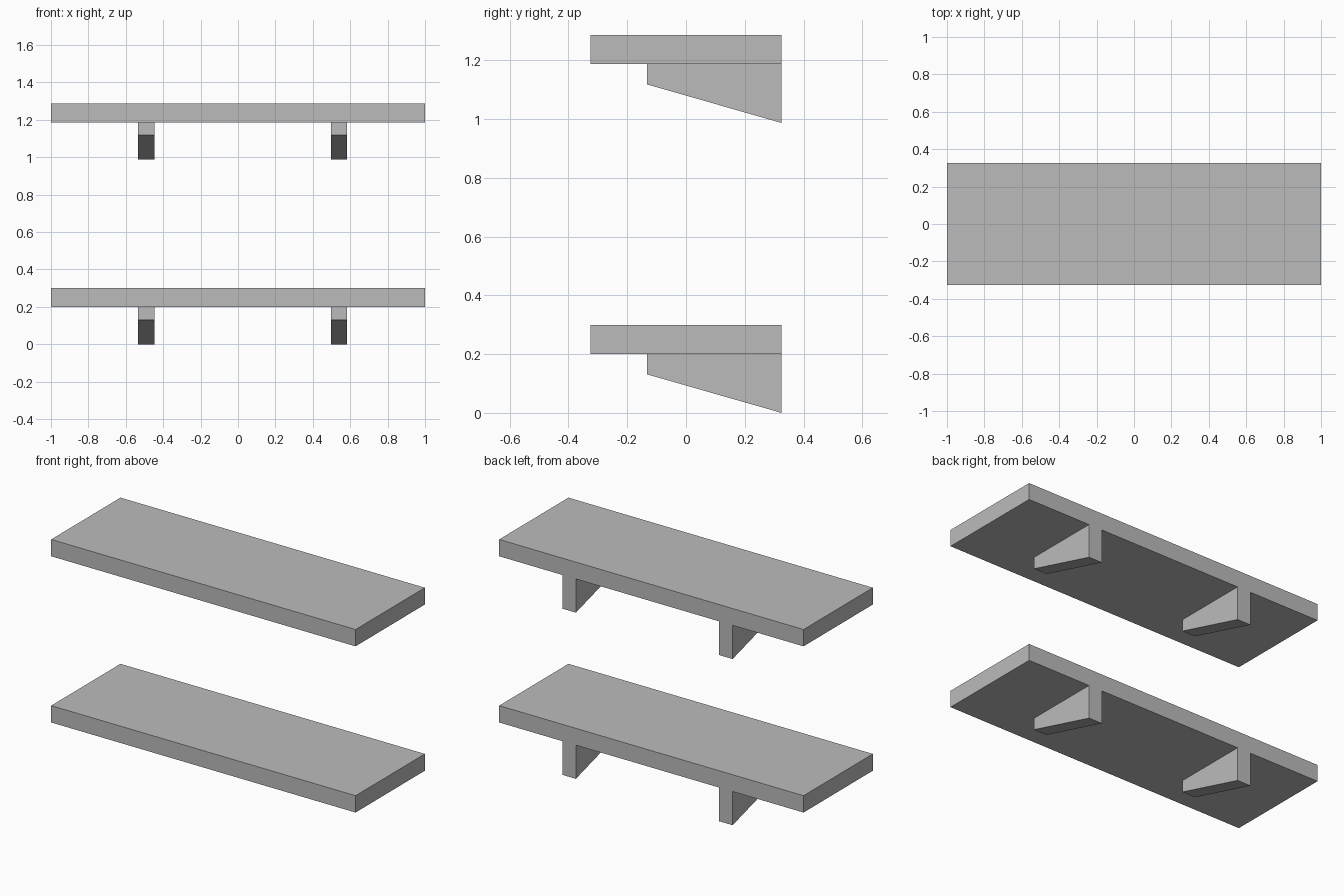
import bpy
import bmesh

cube = bpy.data.objects.get("Cube")
if cube:
    bpy.data.objects.remove(cube, do_unlink=True)

grey = bpy.data.materials.new("plain_grey")
grey.use_nodes = True
colour = (0.5, 0.5, 0.5, 1)
grey.diffuse_color = colour
grey.node_tree.nodes["Principled BSDF"].inputs["Base Color"].default_value = colour


def extrude_profile(name, profile, x_min, x_max, z_base):
    """Extrude a (y, z) side profile along x."""
    bm = bmesh.new()
    face = bm.faces.new([bm.verts.new((x_min, y, z + z_base)) for y, z in profile])
    result = bmesh.ops.extrude_face_region(bm, geom=[face])
    moved = [v for v in result["geom"] if isinstance(v, bmesh.types.BMVert)]
    bmesh.ops.translate(bm, verts=moved, vec=(x_max - x_min, 0, 0))
    bmesh.ops.recalc_face_normals(bm, faces=bm.faces)
    mesh = bpy.data.meshes.new(name)
    bm.to_mesh(mesh)
    bm.free()
    mesh.materials.append(grey)
    obj = bpy.data.objects.new(name, mesh)
    bpy.context.collection.objects.link(obj)


HALF_DEPTH = 0.325
BOARD_BOTTOM, BOARD_TOP = 0.2, 0.3
board = [(-HALF_DEPTH, BOARD_BOTTOM), (HALF_DEPTH, BOARD_BOTTOM),
         (HALF_DEPTH, BOARD_TOP), (-HALF_DEPTH, BOARD_TOP)]
# Brackets are deepest at the wall and taper towards the front
bracket = [(-0.132, BOARD_BOTTOM), (-0.132, 0.131),
           (HALF_DEPTH, 0), (HALF_DEPTH, BOARD_BOTTOM)]

# Two identical shelves, each a board on two brackets
for level, z_base in (("lower", 0), ("upper", 0.987)):
    extrude_profile(f"{level}_shelf_board", board, -1, 1, z_base)
    for side, x in (("right", -0.49), ("left", 0.54)):
        extrude_profile(f"{level}_{side}_bracket", bracket, x - 0.044, x + 0.044, z_base)
